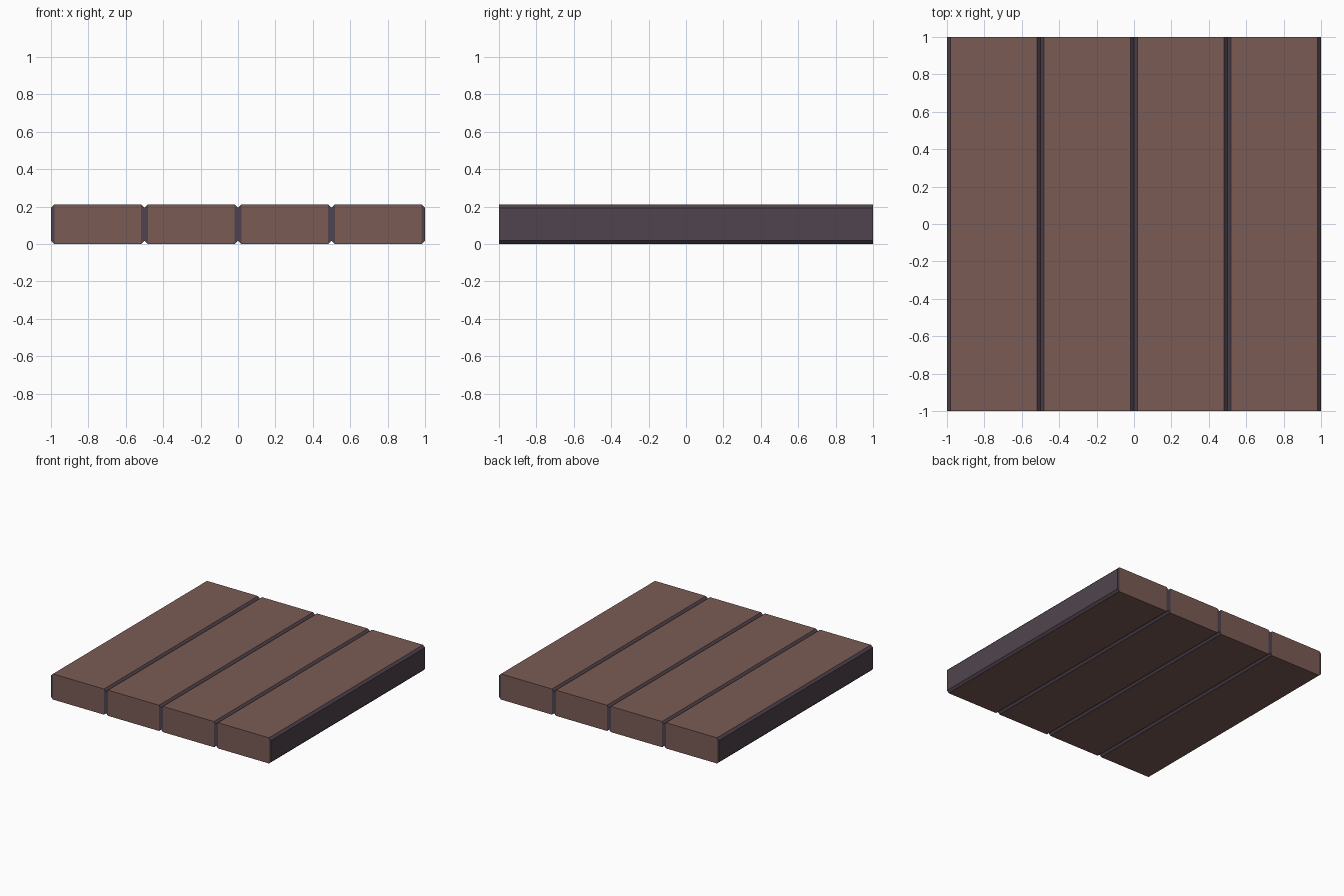
import bpy

if "Cube" in bpy.data.objects:
    bpy.data.objects.remove(bpy.data.objects["Cube"])

PITCH, HEIGHT, LENGTH, CH = 0.5, 0.211, 2.0, 0.018


def material(name, srgb):
    m = bpy.data.materials.new(name)
    lin = [((c / 255 + 0.055) / 1.055) ** 2.4 for c in srgb]
    m.diffuse_color = (*lin, 1)
    m.use_nodes = True
    m.node_tree.nodes["Principled BSDF"].inputs["Base Color"].default_value = m.diffuse_color
    return m


brown = material("brown_wood", (122, 91, 85))
dark = material("dark_edge", (80, 68, 78))


def plank(name, cx):
    # Octagonal profile: wide brown middle, dark chamfered strip on each side
    w = PITCH / 2
    i = w - CH
    prof = [(-i, 0), (i, 0), (w, CH), (w, HEIGHT - CH),
            (i, HEIGHT), (-i, HEIGHT), (-w, HEIGHT - CH), (-w, CH)]
    n = len(prof)
    verts = [(x, y, z) for y in (-LENGTH / 2, LENGTH / 2) for x, z in prof]
    # Long faces; only the flat bottom (0) and top (4) are brown
    faces = [(k, k + n, (k + 1) % n + n, (k + 1) % n) for k in range(n)]
    slots = [0 if k in (0, 4) else 1 for k in range(n)]
    # Each end is split into a brown middle and two dark strips
    for cap, slot in (((0, 1, 4, 5), 0), ((1, 2, 3, 4), 1), ((5, 6, 7, 0), 1)):
        faces += [cap, tuple(v + n for v in reversed(cap))]
        slots += [slot, slot]
    me = bpy.data.meshes.new(name)
    me.from_pydata(verts, [], faces)
    me.materials.append(brown)
    me.materials.append(dark)
    for p, s in zip(me.polygons, slots):
        p.material_index = s
    me.update()
    ob = bpy.data.objects.new(name, me)
    ob.location.x = cx
    bpy.context.collection.objects.link(ob)


# Four planks side by side
for k in range(4):
    plank(f"floor_plank_{k + 1}", (k - 1.5) * PITCH)
